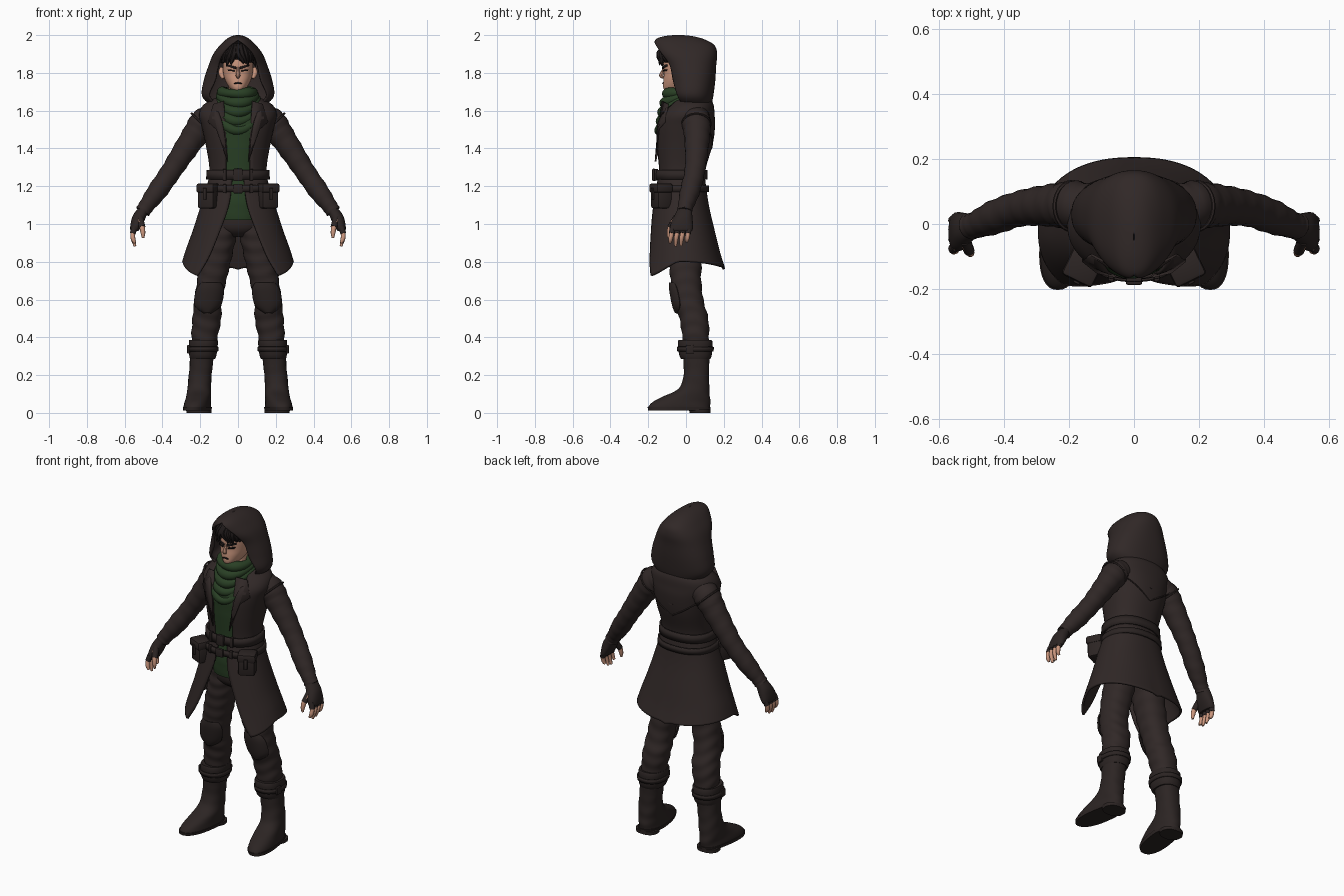
import bpy, bmesh, random
from math import sin, cos, pi, radians, copysign
from mathutils import Vector, Matrix

if "Cube" in bpy.data.objects:
    bpy.data.objects.remove(bpy.data.objects["Cube"])
random.seed(3)
parts = []


def material(name, colour):
    m = bpy.data.materials.new(name)
    m.use_nodes = True
    m.diffuse_color = (*colour, 1)
    m.node_tree.nodes["Principled BSDF"].inputs["Base Color"].default_value = (*colour, 1)
    return m


CLOTH = material("dark brown cloth", (.03, .021, .02))
LEATHER = material("dark brown leather", (.025, .018, .017))
GREEN = material("dark green cloth", (.022, .05, .018))
SKIN = material("skin", (.6, .31, .21))
HAIR = material("black hair", (.012, .009, .009))


def finish(name, bm, mat, both=False, thick=0):
    """Store a mesh; with both, also store its mirror image on the right."""
    bmesh.ops.remove_doubles(bm, verts=bm.verts, dist=.0002)
    bmesh.ops.recalc_face_normals(bm, faces=bm.faces)
    for prefix in (["left_", "right_"] if both else [""]):
        if prefix == "right_":
            bm.transform(Matrix.Scale(-1, 4, (1, 0, 0)))
            bmesh.ops.reverse_faces(bm, faces=bm.faces)
        mesh = bpy.data.meshes.new(prefix + name)
        bm.to_mesh(mesh)
        mesh.materials.append(mat)
        ob = bpy.data.objects.new(prefix + name, mesh)
        bpy.context.collection.objects.link(ob)
        if thick:
            mod = ob.modifiers.new("thickness", "SOLIDIFY")
            mod.thickness, mod.offset = thick, 0
        parts.append(ob)
    bm.free()


def spline(rows, k):
    """Catmull-Rom interpolation of rows of numbers."""
    out = []
    for i in range(len(rows) - 1):
        quad = [rows[max(i - 1, 0)], rows[i], rows[i + 1], rows[min(i + 2, len(rows) - 1)]]
        for j in range(k):
            t = j / k
            out.append([b + t / 2 * (c - a + t * (2*a - 5*b + 4*c - d + t * (3 * (b - c) + d - a)))
                        for a, b, c, d in zip(*quad)])
    return out + [list(rows[-1])]


def skin_rings(rings, closed=False, loop=True, caps=True):
    bm = bmesh.new()
    vs = [[bm.verts.new(p) for p in ring] for ring in rings]
    n = len(vs[0])
    for i in range(len(vs) if closed else len(vs) - 1):
        a, b = vs[i], vs[(i + 1) % len(vs)]
        for j in range(n if loop else n - 1):
            bm.faces.new((a[j], a[(j + 1) % n], b[(j + 1) % n], b[j]))
    if caps and not closed:
        bm.faces.new(vs[0])
        bm.faces.new(vs[-1])
    return bm


def loft(name, rows, mat, both=False, thick=0, folds=0, turn=0, k=5, n=40, warp=None):
    """Rows: z, centre x, half width, front y, back y, front gap in degrees."""
    rows = [list(r) + [0] * (6 - len(r)) for r in rows]
    rings = []
    for z, cx, w, f, b, gap in (spline(rows, k) if k > 1 else rows):
        g, ring = radians(max(gap, 0)), []
        for j in range(n + 1):
            a = g + (2 * pi - 2 * g) * j / n + turn
            m = 1 + folds * sin(85 * z + 2 * sin(a + 20 * cx) + cos(2 * a))
            s, c = [copysign(abs(q) ** .87, q) for q in (sin(a), cos(a))]
            p = Vector((cx + w * m * s, (f + b) / 2 - (b - f) / 2 * m * c, z))
            ring.append(warp(p, a) if warp else p)
        rings.append(ring)
    finish(name, skin_rings(rings, loop=False, caps=not thick), mat, both, thick)


def tube(name, path, mat, both=False, closed=False, folds=0, k=5, n=16):
    """Path rows: x, y, z, radius."""
    pts = path if closed else spline(path, k)
    rings = []
    for i, (x, y, z, r) in enumerate(pts):
        nxt = pts[(i + 1) % len(pts)] if closed else pts[min(i + 1, len(pts) - 1)]
        prv = pts[i - 1] if closed else pts[max(i - 1, 0)]
        t = (Vector(nxt[:3]) - Vector(prv[:3])).normalized()
        u = t.cross((0, 1, 0) if abs(t.y) < .9 else (0, 0, 1)) if not closed else t.cross((0, 0, 1))
        u.normalize()
        v = t.cross(u)
        ring = []
        for j in range(n):
            a = 2 * pi * j / n
            m = r * (1 + folds * sin(1.9 * i + 2 * sin(a)))
            ring.append(Vector((x, y, z)) + m * (cos(a) * u + sin(a) * v))
        rings.append(ring)
    finish(name, skin_rings(rings, closed), mat, both)


def plate(name, pts, mat, thick=.008, both=True):
    bm = bmesh.new()
    bm.faces.new([bm.verts.new(p) for p in pts])
    finish(name, bm, mat, both, thick)


def box(name, centre, size, mat, turn=0, both=False, bevel=.012):
    bm = bmesh.new()
    bmesh.ops.create_cube(bm, size=1, matrix=Matrix.Diagonal((*size, 1)))
    bmesh.ops.bevel(bm, geom=bm.edges[:], offset=bevel, segments=2, affect="EDGES", profile=.5)
    bm.transform(Matrix.Translation(centre) @ Matrix.Rotation(turn, 4, "Z"))
    finish(name, bm, mat, both)


# Head, face and hair
loft("head", [(1.695, 0, .02, -.105, 0), (1.72, 0, .045, -.12, .04), (1.76, 0, .068, -.12, .07),
              (1.8, 0, .078, -.117, .085), (1.85, 0, .08, -.12, .09), (1.9, 0, .075, -.11, .085),
              (1.94, 0, .045, -.07, .05)], SKIN)
loft("neck", [(1.6, 0, .055, -.05, .07), (1.75, 0, .05, -.05, .06)], SKIN)
tube("nose", [(0, -.113, 1.83, .006), (0, -.126, 1.8, .01), (0, -.13, 1.785, .012),
              (0, -.118, 1.775, .006)], SKIN, n=8)
tube("ear", [(.078, -.02, 1.77, .008), (.088, -.01, 1.8, .016), (.086, -.01, 1.83, .008)], SKIN, True)
plate("brow", [(.01, -.124, 1.82), (.06, -.101, 1.836), (.058, -.102, 1.845), (.01, -.124, 1.832)], HAIR)
plate("eye", [(.017, -.12, 1.808), (.05, -.105, 1.81), (.055, -.102, 1.819), (.02, -.119, 1.815)], HAIR)
plate("mouth", [(-.02, -.121, 1.744), (.02, -.121, 1.744), (0, -.125, 1.748)], HAIR, both=False)
loft("hair_cap", [(1.85, 0, .086, -.1, .1), (1.88, 0, .088, -.123, .1), (1.92, 0, .078, -.12, .09),
                  (1.955, 0, .04, -.08, .04)], HAIR)
for i in range(11):
    a = -1.3 + i * .26
    b = a + random.uniform(-.3, .3)
    tube("hair_lock", [(.05 * sin(a), -.07 * cos(a) - .02, 1.945, .016),
                       (.08 * sin(a), -.1 * cos(a) - .04, 1.905, .018),
                       (.085 * sin(b), -.1 * cos(b) - .04, 1.865, .012),
                       (.095 * sin(b), -.1 * cos(b) - .05, random.uniform(1.83, 1.87), .001)], HAIR, n=6)

# Hood, open at the front
loft("hood", [(1.63, 0, .14, -.04, .13, 50), (1.68, 0, .186, -.08, .14, 52), (1.76, 0, .176, -.09, .15, 40),
              (1.84, 0, .15, -.11, .155, 40), (1.9, 0, .125, -.15, .16, 36), (1.945, 0, .09, -.165, .145, 22),
              (1.975, 0, .058, -.155, .09), (1.99, 0, .03, -.11, .03), (1.996, 0, .001, -.05, -.03)],
     CLOTH, thick=.01, n=56)

# Scarf folds over a shirt
for i in range(5):
    ring = []
    for j in range(40):
        a = 2 * pi * j / 40
        drop = (.01 + .035 * i) * ((1 + cos(a)) / 2) ** 2
        ring.append((sin(a) * (.082 + .006 * i), -.02 - cos(a) * (.08 + .011 * i),
                     1.7 - .014 * i - drop, .027 + .004 * sin(3 * a + i)))
    tube("scarf_fold", ring, GREEN, closed=True, n=12)
loft("shirt", [(1.02, 0, .12, -.135, .09), (1.12, 0, .13, -.145, .09), (1.25, 0, .125, -.14, .09),
               (1.42, 0, .14, -.152, .12), (1.54, 0, .15, -.15, .13), (1.64, 0, .08, -.09, .1)],
     GREEN, folds=.008)

# Coat body and lapels
loft("coat_body", [(1.2, 0, .15, -.14, .092, 20), (1.3, 0, .146, -.145, .1, 22), (1.42, 0, .165, -.157, .135, 20),
                   (1.52, 0, .187, -.157, .148, 22), (1.58, 0, .2, -.135, .145, 26),
                   (1.63, 0, .175, -.09, .14, 36), (1.67, 0, .1, -.06, .12, 50)], CLOTH, thick=.012)
plate("lapel", [(.075, -.125, 1.65), (.13, -.095, 1.635), (.16, -.112, 1.54), (.115, -.148, 1.5),
                (.055, -.162, 1.33)], CLOTH)
for i, z in enumerate((1.57, 1.5)):
    tube("back_seam", [(.15, .105 + .012 * i, z, .004), (.08, .14, z - .05, .004), (0, .147 - .012 * i, z - .1, .004)],
         CLOTH, True, n=6)


def hem(p, a):
    """Drop the front corners and lift the sides of the skirt."""
    k = max(0, min(1, (1.2 - p.z) / .43))
    m = min(a, 2 * pi - a)
    p.z += k * k * (.03 * sin(m) ** 2 - .06 * max(0, cos(2 * (m - .7))))
    return p


loft("coat_skirt", [(1.24, 0, .148, -.145, .095, 9), (1.1, 0, .19, -.17, .115, 12), (.95, 0, .235, -.195, .15, 24),
                    (.85, 0, .268, -.215, .175, 33), (.77, 0, .29, -.24, .2, 45)],
     CLOTH, thick=.012, n=64, warp=hem)

# Belts, buckles and pouches
for name, lo, hi, grow in (("upper_belt", 1.235, 1.285, .014), ("lower_belt", 1.17, 1.205, .022)):
    loft(name, [(lo, 0, .15 + grow, -.152 - grow, .095 + grow), (hi, 0, .147 + grow, -.15 - grow, .095 + grow)],
         LEATHER, thick=.01, k=1)
    box(name + "_buckle", (0, -.156 - grow, (lo + hi) / 2), (.05, .018, hi - lo + .015), LEATHER, bevel=.005)
    box(name + "_loop", (.07, -.145 - grow, (lo + hi) / 2), (.018, .02, hi - lo + .012), LEATHER, .25, True, .004)
box("pouch", (.155, -.13, 1.145), (.095, .085, .125), LEATHER, .45, True)
box("pouch_flap", (.157, -.133, 1.19), (.104, .095, .05), LEATHER, .45, True)
box("pouch_strap", (.176, -.178, 1.16), (.02, .012, .06), LEATHER, .45, True, .003)

# Sleeves, gloves and fingers
tube("sleeve", [(.13, .05, 1.565, .07), (.18, .055, 1.535, .077), (.225, .058, 1.475, .069), (.295, .055, 1.37, .06),
                (.36, .045, 1.27, .054), (.43, .02, 1.17, .052), (.485, -.002, 1.095, .041),
                (.505, -.008, 1.065, .04)], CLOTH, True, folds=.035, n=24)
tube("shoulder_seam", [(.19 + .055 * cos(a), .055 + .075 * sin(a), 1.53 + .055 * cos(a), .006)
                       for a in (pi * j / 12 for j in range(24))], CLOTH, True, True, n=6)
loft("glove", [(1.09, .492, .03, -.04, .032), (1.05, .518, .036, -.058, .033), (1.01, .533, .034, -.078, .036),
               (.975, .545, .026, -.085, .036), (.962, .547, .02, -.08, .03)], LEATHER, True, n=24)
for i, tip in enumerate((.9, .882, .886, .905)):
    y = -.07 + .029 * i
    for name, mat, r, end in (("finger", SKIN, .0125, tip), ("glove_finger", LEATHER, .0155, .953)):
        tube(name, [(.547, y, .985, r), (.557, y - .006, .95, r)] +
             ([(.555, y - .012, .92, r * .95), (.545, y - .014, end, r * .55)] if mat == SKIN else []),
             mat, True, n=10)
tube("thumb", [(.52, -.06, 1.02, .015), (.508, -.082, .985, .0145), (.503, -.09, .95, .012),
               (.503, -.092, .925, .006)], SKIN, True, n=10)
tube("glove_thumb", [(.52, -.05, 1.035, .018), (.507, -.083, .982, .017)], LEATHER, True, n=10)

# Trousers and knee pads
loft("trouser_seat", [(.93, 0, .06, -.06, .07), (.98, 0, .13, -.11, .1), (1.1, 0, .14, -.12, .09)], CLOTH)
loft("trouser_leg", [(1.04, .08, .075, -.1, .1), (.95, .087, .08, -.1, .1), (.85, .108, .081, -.095, .09),
                     (.72, .135, .078, -.083, .08), (.6, .157, .073, -.065, .092), (.5, .165, .076, -.035, .118),
                     (.42, .175, .071, -.022, .122), (.34, .182, .06, -.01, .12)], CLOTH, True, folds=.03, k=8)
loft("knee_pad", [(.53, .162, .02, -.055, 0, 120), (.57, .16, .076, -.07, .1, 120), (.65, .148, .08, -.085, .09, 120),
                  (.69, .142, .06, -.086, .08, 130)], LEATHER, True, thick=.008, turn=pi)


# Boots with turned-out toes
def splay(p, a):
    p.x += .14 * max(0, .03 - p.y) * max(0, 1 - p.z / .2)
    return p


loft("boot", [(.37, .184, .067, -.025, .128), (.25, .195, .061, -.012, .123), (.17, .203, .061, -.018, .122),
              (.12, .205, .063, -.05, .125), (.085, .207, .065, -.125, .127), (.06, .207, .067, -.175, .128),
              (.035, .207, .069, -.196, .128), (.015, .207, .069, -.195, .127)],
     LEATHER, True, folds=.014, warp=splay)
loft("boot_sole", [(.012, .207, .07, -.2, .13), (.03, .207, .073, -.203, .131)], LEATHER, True, k=1, warp=splay)
loft("boot_heel", [(0, .207, .066, .02, .129), (.02, .207, .068, .015, .13)], LEATHER, True, k=1)
loft("boot_cuff", [(.285, .188, .066, -.025, .128), (.31, .186, .073, -.037, .137), (.38, .183, .077, -.043, .139),
                   (.385, .183, .068, -.03, .125)], LEATHER, True, k=3)
loft("cuff_strap", [(.325, .186, .078, -.043, .143), (.35, .185, .08, -.046, .145)], LEATHER, True, thick=.006, k=1)
box("cuff_buckle", (.262, .02, .337), (.014, .04, .045), LEATHER, 0, True, .004)

# Smooth shading with sharp creases kept
bpy.ops.object.select_all(action="DESELECT")
for ob in parts:
    ob.select_set(True)
bpy.context.view_layer.objects.active = parts[0]
bpy.ops.object.shade_smooth_by_angle(angle=radians(40))
